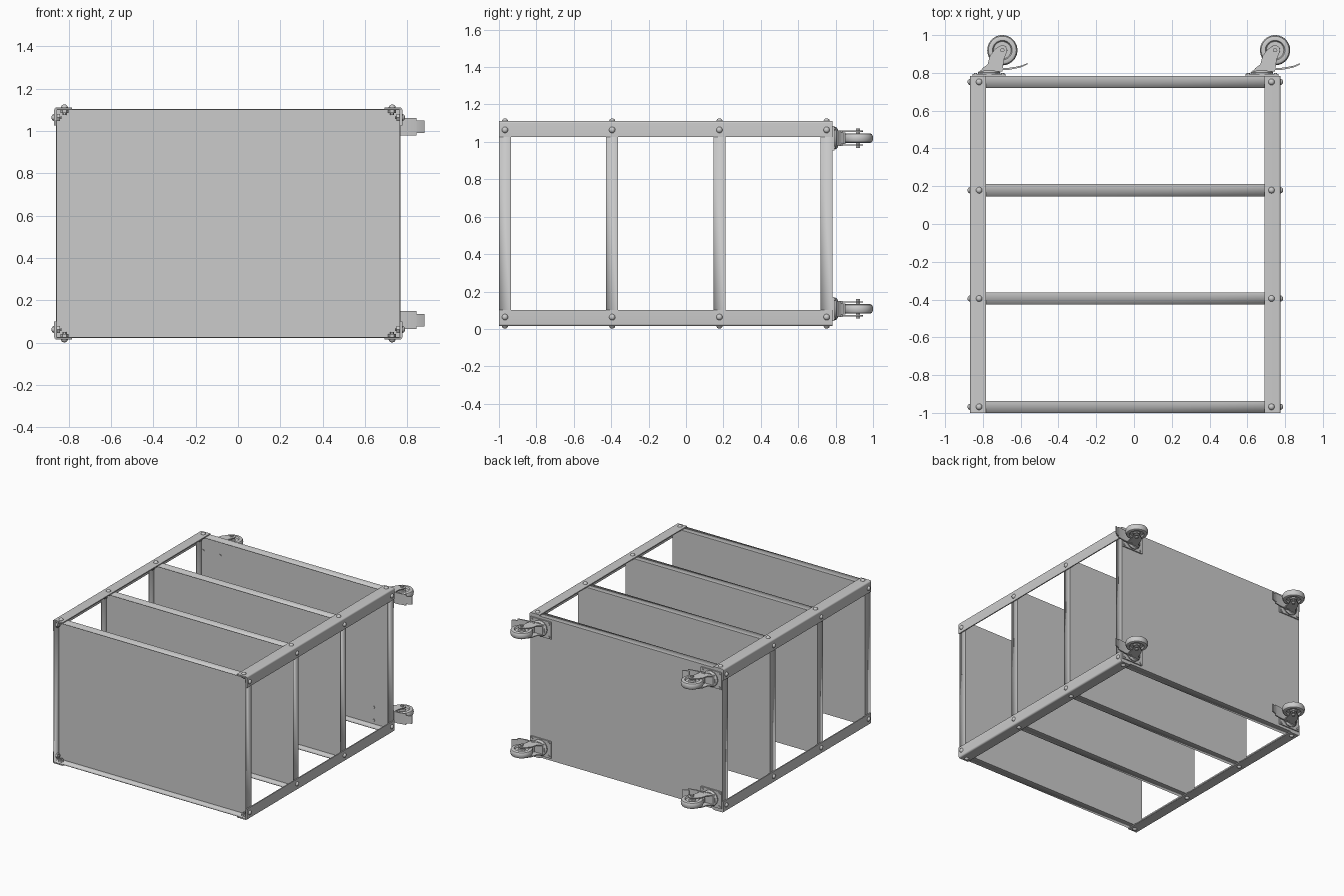
import bpy, bmesh, math
from mathutils import Vector, Matrix

if "Cube" in bpy.data.objects:
    bpy.data.objects.remove(bpy.data.objects["Cube"])

X0, X1, Z0, Z1 = -0.868, 0.776, 0.015, 1.112   # outer faces of the frame
Y0, Y1 = -1.0, 0.784                           # ends of the posts
T = 0.008                                      # post sheet thickness
SHEET = 0.005                                  # tray sheet thickness
TRAY_DEPTH = 0.064
TRAY_BACKS = [Y1 - i * 0.5733 for i in range(4)]


def finish(name, bm, loc=(0, 0, 0), direction=None):
    me = bpy.data.meshes.new(name)
    bm.to_mesh(me)
    bm.free()
    return place(name, me, loc, direction)


def place(name, me, loc, direction=None):
    ob = bpy.data.objects.new(name, me)
    ob.location = loc
    if direction:
        ob.rotation_euler = Vector(direction).to_track_quat('Z', 'Y').to_euler()
    bpy.context.collection.objects.link(ob)
    return ob


def prism(name, pts, axis, a, b, loc=(0, 0, 0)):
    """Extrude a closed outline along 'y' (outline in x,z) or 'z' (outline in x,y)."""
    bm = bmesh.new()
    co = (lambda p, d: (p[0], d, p[1])) if axis == 'y' else (lambda p, d: (p[0], p[1], d))
    face = bm.faces.new([bm.verts.new(co(p, a)) for p in pts])
    ext = bmesh.ops.extrude_face_region(bm, geom=[face])
    move = Vector(co((0, 0), b - a))
    bmesh.ops.translate(bm, vec=move, verts=[v for v in ext['geom'] if isinstance(v, bmesh.types.BMVert)])
    bmesh.ops.recalc_face_normals(bm, faces=bm.faces)
    return finish(name, bm, loc)


def lathe(name, profile, loc, direction, steps=32):
    """Spin (radius, height) points about local z."""
    bm = bmesh.new()
    vs = [bm.verts.new((r, 0, h)) for r, h in profile]
    es = [bm.edges.new(p) for p in zip(vs, vs[1:])]
    bmesh.ops.spin(bm, geom=vs + es, cent=(0, 0, 0), axis=(0, 0, 1), angle=2 * math.pi, steps=steps)
    bmesh.ops.remove_doubles(bm, verts=bm.verts, dist=1e-5)
    bmesh.ops.recalc_face_normals(bm, faces=bm.faces)
    return finish(name, bm, loc, direction)


def box(name, lo, hi):
    bm = bmesh.new()
    lo, hi = Vector(lo), Vector(hi)
    m = Matrix.Translation((lo + hi) / 2) @ Matrix.Diagonal((*(hi - lo), 1))
    bmesh.ops.create_cube(bm, size=1, matrix=m)
    return finish(name, bm)


# Four angle-section corner posts with a rounded outer bend
W, R = 0.085, 0.012
for side, cx, sx in (("left", X0, 1), ("right", X1, -1)):
    for level, cz, sz in (("lower", Z0, 1), ("upper", Z1, -1)):
        bend = [(R - R * math.cos(t), R - R * math.sin(t)) for t in
                (i * math.pi / 12 for i in range(7))]
        outline = [(T, W), (0, W)] + bend + [(W, 0), (W, T), (T, T)]
        prism(f"{level}_{side}_post", [(cx + sx * u, cz + sz * v) for u, v in outline], 'y', Y0, Y1)

# Four shallow trays, open towards the front
for i, back in enumerate(TRAY_BACKS):
    tray = box(f"tray_{i + 1}", (X0 + T, back - TRAY_DEPTH, Z0 + T), (X1 - T, back, Z1 - T))
    bm = bmesh.new()
    bm.from_mesh(tray.data)
    bm.normal_update()
    bmesh.ops.delete(bm, geom=[f for f in bm.faces if f.normal.y < -0.9], context='FACES')
    bm.to_mesh(tray.data)
    bm.free()
    mod = tray.modifiers.new("sheet", 'SOLIDIFY')
    mod.thickness = SHEET
    mod.offset = -1
    mod.use_even_offset = True

# Bolts with domed heads outside and hex nuts inside
head = [(0, 0.013), (0.006, 0.0125), (0.011, 0.010), (0.015, 0.005), (0.0165, 0), (0, -0.002)]
nut = [(0, 0), (0.019, 0), (0.019, -0.014), (0.009, -0.014), (0.009, -0.022), (0, -0.022)]
head_mesh = nut_mesh = None
IN = 0.048
spots = []
for x, dx in ((X0, -1), (X1, 1)):
    for z, dz in ((Z0, -1), (Z1, 1)):
        spots += [((x, z - dz * IN), (dx, 0, 0)), ((x - dx * IN, z), (0, 0, dz))]
for back in TRAY_BACKS:
    for (x, z), d in spots:
        p = Vector((x, back - 0.032, z))
        q = p - Vector(d) * (T + SHEET)
        if head_mesh is None:
            head_mesh = lathe("bolt_head", head, p, d, 20).data
            nut_mesh = lathe("bolt_nut", nut, q, d, 6).data
        else:
            place("bolt_head", head_mesh, p, d)
            place("bolt_nut", nut_mesh, q, d)

# Swivel casters with brake pedals, mounted on the rear tray
bearing = [(0, 0.792), (0.058, 0.792), (0.060, 0.802), (0.048, 0.812), (0, 0.814)]
half = [(0, 0.02), (0.022, 0.02), (0.026, 0.012), (0.046, 0.012), (0.052, 0.024),
        (0.066, 0.025), (0.074, 0.021), (0.0785, 0.012)]
wheel = half + [(0.08, 0)] + [(r, -h) for r, h in reversed(half)]
hub = Vector((0.07, 0.92))
arm = [(-0.045, 0.808), (-0.035, 0.825), (-0.008, 0.845), (0.004, 0.89), (0.03, 0.925)]
arm += [(hub.x + 0.026 * math.cos(a), hub.y + 0.026 * math.sin(a)) for a in
        (math.radians(d) for d in range(130, -31, -20))]
arm += [(0.078, 0.87), (0.07, 0.808)]
lever = [(0.03, 0.818), (0.10, 0.815), (0.165, 0.828), (0.165, 0.836), (0.10, 0.826), (0.03, 0.828)]
pedal = [(0.155, 0.827), (0.175, 0.831), (0.203, 0.845), (0.203, 0.852), (0.172, 0.839), (0.155, 0.835)]
for cx in (-0.767, 0.677):
    for cz in (0.107, 1.02):
        at = Vector((cx, 0, cz))
        box("caster_plate", (cx - 0.088, Y1, cz - 0.065), (cx + 0.088, 0.793, cz + 0.065))
        lathe("caster_bearing", bearing, at, (0, 1, 0))
        prism("caster_fork_crown", [(-0.045, 0.808), (0.07, 0.808), (0.07, 0.82), (-0.037, 0.82)],
              'z', -0.04, 0.04, at)
        for s in (-1, 1):
            prism("caster_fork_arm", arm, 'z', s * 0.033, s * 0.040, at)
        centre = at + Vector((hub.x, hub.y, 0))
        lathe("caster_wheel", wheel, centre, (0, 0, 1), 40)
        lathe("caster_axle", [(0, -0.052), (0.012, -0.052), (0.012, 0.052), (0, 0.052)],
              centre, (0, 0, 1), 6)
        prism("brake_lever", lever, 'z', -0.042, 0.042, at)
        prism("brake_pedal", pedal, 'z', -0.03, 0.03, at)
        # Mounting bolts through the plate
        for sx in (-1, 1):
            for sz in (-1, 1):
                lathe("caster_bolt", [(0, 0.799), (0.009, 0.799), (0.009, 0.774), (0, 0.774)],
                      (cx + sx * 0.072, 0, cz + sz * 0.05), (0, 1, 0), 6)

# Smooth the rounded parts and keep the sheet edges crisp
bpy.ops.object.select_all(action='SELECT')
bpy.context.view_layer.objects.active = bpy.context.scene.objects[0]
bpy.ops.object.shade_smooth_by_angle(angle=math.radians(32))
